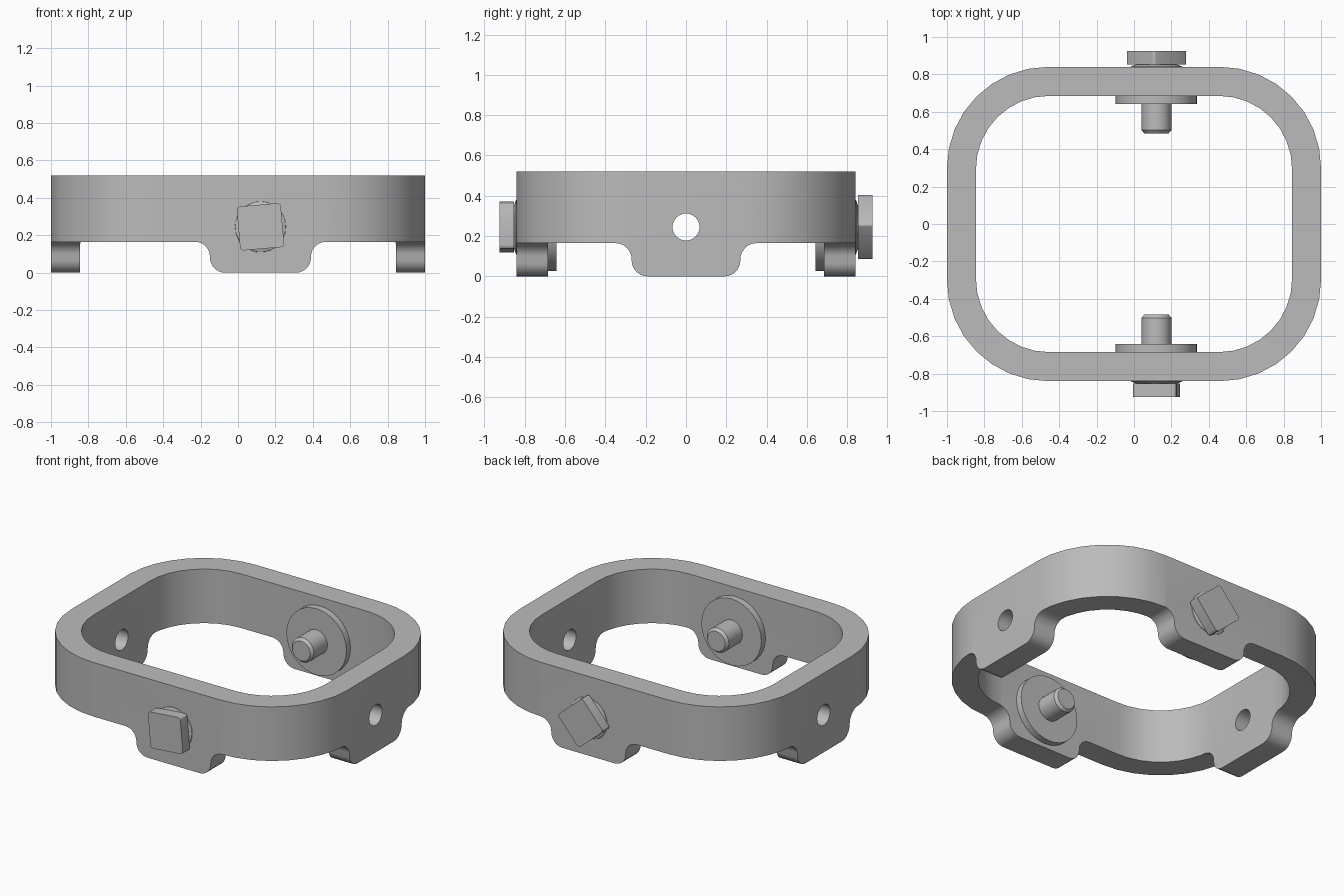
import bpy, bmesh
from math import sin, cos, pi, radians
from mathutils import Matrix, Vector

cube = bpy.data.objects.get("Cube")
if cube:
    bpy.data.objects.remove(cube)

grey = bpy.data.materials.new("plain_grey")
grey.use_nodes = True
GREY = (0.5, 0.5, 0.5, 1)
grey.diffuse_color = GREY
grey.node_tree.nodes["Principled BSDF"].inputs["Base Color"].default_value = GREY

BOLT_X, HOLE_Z = 0.12, 0.245
BAND_Z, TOP_Z = 0.165, 0.52


def finish(name, bm):
    bmesh.ops.recalc_face_normals(bm, faces=bm.faces)
    mesh = bpy.data.meshes.new(name)
    bm.to_mesh(mesh)
    bm.free()
    ob = bpy.data.objects.new(name, mesh)
    bpy.context.collection.objects.link(ob)
    mesh.materials.append(grey)
    return ob


def select(ob):
    bpy.ops.object.select_all(action='DESELECT')
    ob.select_set(True)
    bpy.context.view_layer.objects.active = ob


def smooth(ob):
    select(ob)
    bpy.ops.object.shade_smooth_by_angle(angle=radians(30))


def cut(ob, cutter):
    mod = ob.modifiers.new("cut", 'BOOLEAN')
    mod.operation = 'DIFFERENCE'
    mod.solver = 'EXACT'
    mod.object = cutter
    select(ob)
    bpy.ops.object.modifier_apply(modifier=mod.name)
    bpy.data.objects.remove(cutter)


def prism(name, points, vec):
    """Extrude a closed outline of 3D points along a vector."""
    bm = bmesh.new()
    face = bm.faces.new([bm.verts.new(p) for p in points])
    ext = bmesh.ops.extrude_face_region(bm, geom=[face])
    bmesh.ops.translate(bm, vec=vec, verts=[v for v in ext["geom"] if isinstance(v, bmesh.types.BMVert)])
    return finish(name, bm)


def rounded_rect(hx, hy, r, z, seg=8):
    pts = []
    for k, (sx, sy) in enumerate([(1, 1), (-1, 1), (-1, -1), (1, -1)]):
        for i in range(seg + 1):
            a = (k + i / seg) * pi / 2
            pts.append((sx * (hx - r) + r * cos(a), sy * (hy - r) + r * sin(a), z))
    return pts


def arc(cx, cz, r, a0, a1, seg=6):
    angles = [radians(a0 + (a1 - a0) * i / seg) for i in range(seg + 1)]
    return [(cx + r * cos(a), cz + r * sin(a)) for a in angles]


# Band, first as a full height hoop
band = prism("band", rounded_rect(1, 0.84, 0.54, 0), (0, 0, TOP_Z))
cut(band, prism("opening", rounded_rect(0.845, 0.685, 0.39, -0.1), (0, 0, 1)))

# Slab that trims the lower edge, leaving four filleted tabs
slab = prism("trim", [(-2, -2, -0.3), (2, -2, -0.3), (2, 2, -0.3), (-2, 2, -0.3)], (0, 0, 0.3 + BAND_Z))
half = [(0.19, -0.4)] + arc(0.19, 0.08, 0.08, -90, -12) + arc(0.35, BAND_Z - 0.08, 0.08, 168, 90) + [(0.35, 0.3)]
outline = half + [(-u, z) for u, z in reversed(half)]
for s in (-1, 1):
    cut(slab, prism("tab_y", [(BOLT_X + u, s * 0.55, z) for u, z in outline], (0, s * 2, 0)))
    cut(slab, prism("tab_x", [(s * 0.7, u, z) for u, z in outline], (s * 2, 0, 0)))
cut(band, slab)

# Cross hole through both side tabs
hole = [(-2, 0.067 * cos(i * pi / 16), HOLE_Z + 0.067 * sin(i * pi / 16)) for i in range(32)]
cut(band, prism("hole", hole, (4, 0, 0)))
smooth(band)


def lathe(name, profile, side, seg=32):
    """Turn (radius, distance from centre) pairs about the bolt axis."""
    bm = bmesh.new()
    rings = [[bm.verts.new((BOLT_X + r * cos(2 * pi * i / seg), side * d,
                            HOLE_Z + r * sin(2 * pi * i / seg))) for i in range(seg)]
             for r, d in profile]
    for a, b in zip(rings, rings[1:]):
        for i in range(seg):
            j = (i + 1) % seg
            bm.faces.new((a[i], a[j], b[j], b[i]))
    bm.faces.new(rings[0])
    bm.faces.new(rings[-1])
    smooth(finish(name, bm))


def bolt_head(name, side, tilt):
    bm = bmesh.new()
    bmesh.ops.create_cube(bm, size=1, matrix=Matrix.Diagonal((0.236, 0.072, 0.236, 1)))
    corners = [e for e in bm.edges if abs(e.verts[0].co.y - e.verts[1].co.y) > 0.01]
    bmesh.ops.bevel(bm, geom=corners, offset=0.018, segments=3, profile=0.5, affect='EDGES')
    place = Matrix.Translation(Vector((BOLT_X, side * 0.889, HOLE_Z)))
    bmesh.ops.transform(bm, matrix=place @ Matrix.Rotation(radians(tilt), 4, 'Y'), verts=bm.verts)
    smooth(finish(name, bm))


# Bolts: square head and collar outside, flange and chamfered pin inside
for label, side, tilt in (("front", -1, -5), ("back", 1, 41)):
    bolt_head(label + "_bolt_head", side, tilt)
    lathe(label + "_bolt_collar", [(0.138, 0.835), (0.135, 0.843), (0.1, 0.856)], side)
    lathe(label + "_flange", [(0.218, 0.69), (0.218, 0.642)], side)
    lathe(label + "_pin", [(0.08, 0.66), (0.08, 0.502), (0.065, 0.484)], side)
